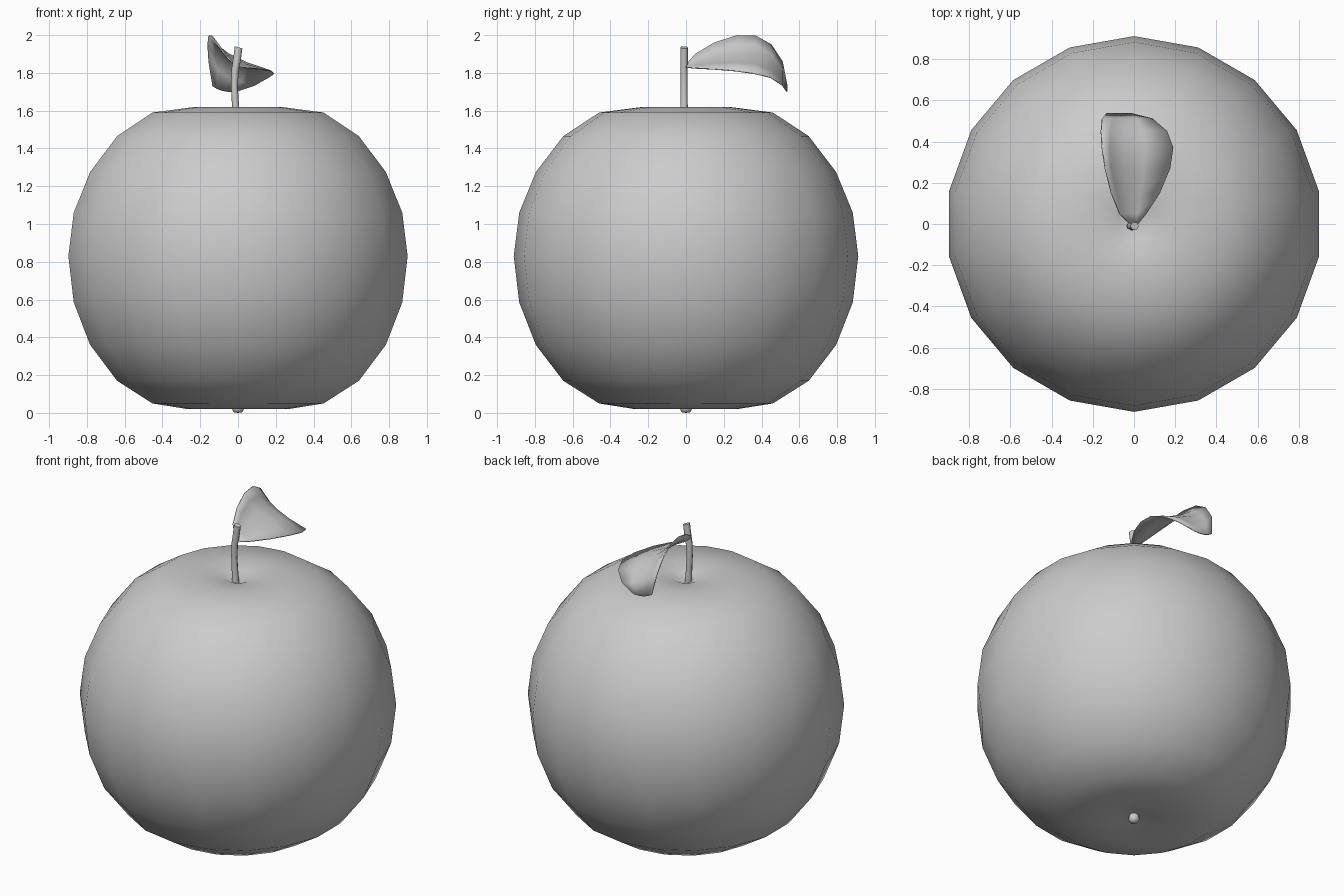
import bpy
import bmesh
import math
from mathutils import Vector

if "Cube" in bpy.data.objects:
    bpy.data.objects.remove(bpy.data.objects["Cube"], do_unlink=True)

grey = bpy.data.materials.new("plain grey")
grey.use_nodes = True
grey.diffuse_color = (0.6, 0.6, 0.6, 1)
grey.node_tree.nodes["Principled BSDF"].inputs["Base Color"].default_value = (0.6, 0.6, 0.6, 1)


def finish(bm, name, smooth_angle=60):
    """Turn a bmesh into a smooth shaded grey object."""
    bmesh.ops.recalc_face_normals(bm, faces=bm.faces)
    mesh = bpy.data.meshes.new(name)
    bm.to_mesh(mesh)
    bm.free()
    mesh.materials.append(grey)
    obj = bpy.data.objects.new(name, mesh)
    bpy.context.collection.objects.link(obj)
    bpy.ops.object.select_all(action="DESELECT")
    obj.select_set(True)
    bpy.context.view_layer.objects.active = obj
    bpy.ops.object.shade_smooth_by_angle(angle=math.radians(smooth_angle))
    return obj


def bridge(bm, rings, closed):
    """Join consecutive rows of vertices with quads."""
    for a, b in zip(rings, rings[1:]):
        count = len(a)
        for i in range(count if closed else count - 1):
            j = (i + 1) % count
            bm.faces.new((a[i], a[j], b[j], b[i]))


def lathe(name, profile, sides):
    """Revolve (radius, z) points that start and end on the axis."""
    bm = bmesh.new()
    rings = []
    for r, z in profile[1:-1]:
        angles = [math.pi / 2 + math.tau * i / sides for i in range(sides)]
        rings.append([bm.verts.new((r * math.cos(a), r * math.sin(a), z)) for a in angles])
    bridge(bm, rings, True)
    for ring, (_, z) in ((rings[0], profile[0]), (rings[-1], profile[-1])):
        pole = bm.verts.new((0, 0, z))
        for i in range(sides):
            bm.faces.new((ring[i], ring[(i + 1) % sides], pole))
    return finish(bm, name)


# Fruit body with a dimple at both ends
lathe("fruit_body", [
    (0, 0.06), (0.09, 0.035), (0.27, 0.02), (0.46, 0.05), (0.65, 0.17), (0.795, 0.36),
    (0.883, 0.585), (0.912, 0.83), (0.883, 1.06), (0.795, 1.275), (0.65, 1.465),
    (0.46, 1.59), (0.23, 1.62), (0.08, 1.60), (0, 1.565)], 18)

# Small blossom nub in the lower dimple
lathe("blossom_nub", [(0, 0), (0.022, 0.003), (0.032, 0.02), (0.028, 0.05), (0, 0.065)], 8)

# Bent stem with a flat tip
bm = bmesh.new()
rings = []
for x, z, r in [(-0.008, 1.55, 0.022), (-0.014, 1.64, 0.019), (-0.019, 1.73, 0.018),
                (-0.016, 1.81, 0.019), (-0.004, 1.88, 0.02), (0.003, 1.935, 0.02)]:
    angles = [math.tau * i / 8 for i in range(8)]
    rings.append([bm.verts.new((x + r * math.cos(a), -0.01 + r * math.sin(a), z - 0.3 * r * math.cos(a)))
                  for a in angles])
bridge(bm, rings, True)
bm.faces.new(rings[0])
bm.faces.new(rings[-1])
finish(bm, "stem", 50)

# Curled leaf: left edge, midrib and right edge at each station along y
stations = [
    (0.00, (-0.02, 1.845), (0.00, 1.835), (0.02, 1.83)),
    (0.05, (-0.07, 1.90), (-0.02, 1.85), (0.06, 1.825)),
    (0.15, (-0.11, 1.96), (-0.04, 1.88), (0.125, 1.82)),
    (0.27, (-0.14, 1.998), (-0.05, 1.90), (0.175, 1.81)),
    (0.37, (-0.155, 1.995), (-0.05, 1.895), (0.19, 1.795)),
    (0.45, (-0.16, 1.95), (-0.05, 1.85), (0.16, 1.775)),
    (0.51, (-0.155, 1.86), (-0.05, 1.78), (0.09, 1.735)),
    (0.535, (-0.135, 1.73), (-0.08, 1.705), (-0.01, 1.70)),
]
bm = bmesh.new()
rows = []
for y, left, mid, right in stations:
    a, m, b = Vector(left), Vector(mid), Vector(right)
    row = []
    for i in range(5):
        t = i / 4
        p = a * (1 - t) * (1 - 2 * t) + m * 4 * t * (1 - t) + b * t * (2 * t - 1)
        row.append(bm.verts.new((p.x, y, p.y)))
    rows.append(row)
bridge(bm, rows, False)
leaf = finish(bm, "leaf", 80)
thickness = leaf.modifiers.new("thickness", "SOLIDIFY")
thickness.thickness = 0.006
thickness.offset = 0
